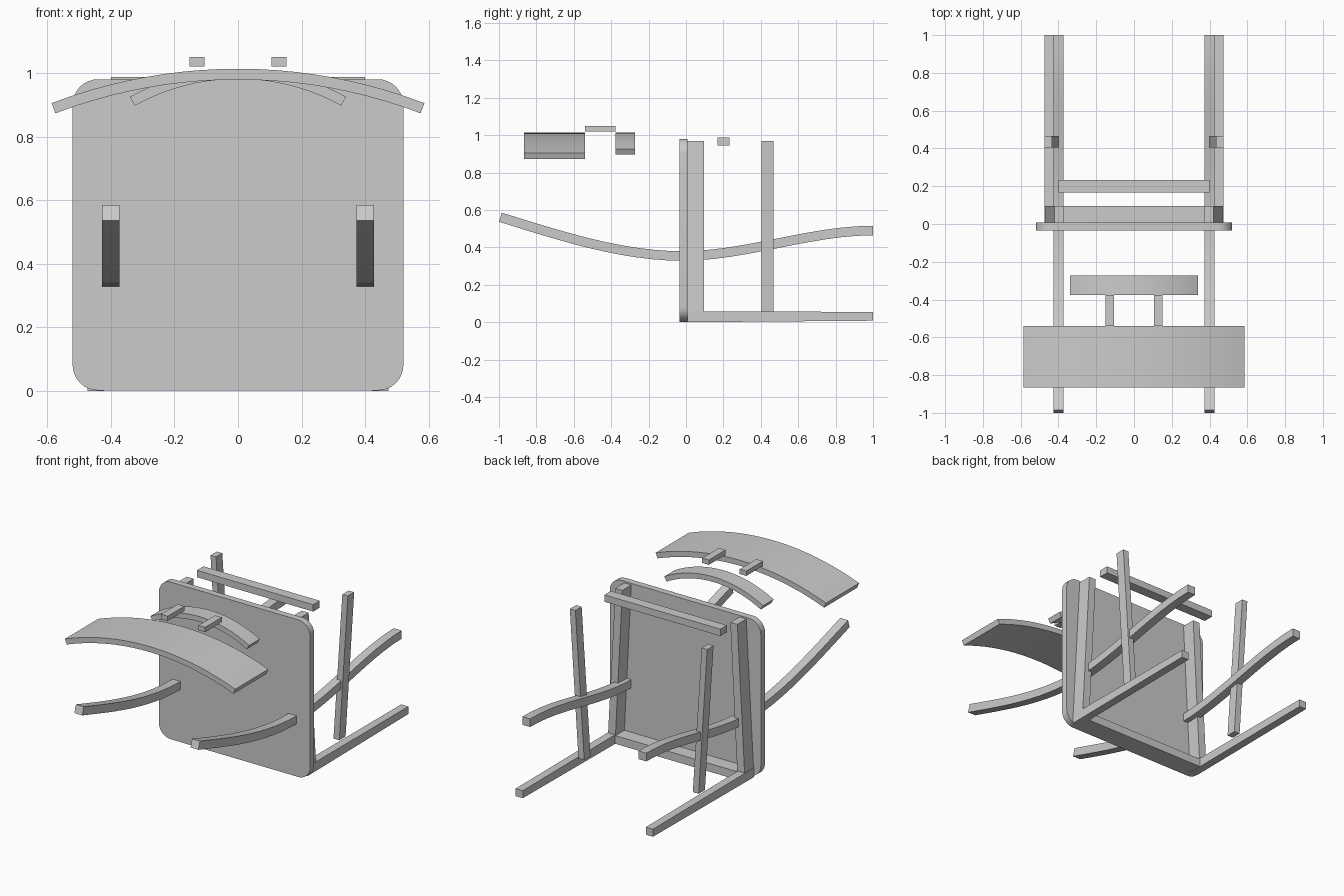
import bpy, bmesh, math

if "Cube" in bpy.data.objects:
    bpy.data.objects.remove(bpy.data.objects["Cube"])


def finish(name, bm, mirror=False, smooth=False):
    bmesh.ops.recalc_face_normals(bm, faces=bm.faces)
    me = bpy.data.meshes.new(name)
    bm.to_mesh(me)
    bm.free()
    ob = bpy.data.objects.new(name, me)
    bpy.context.collection.objects.link(ob)
    if mirror:
        ob.modifiers.new("mirror", 'MIRROR').use_axis[0] = True
    if smooth:
        bpy.ops.object.select_all(action='DESELECT')
        ob.select_set(True)
        bpy.context.view_layer.objects.active = ob
        bpy.ops.object.shade_smooth_by_angle(angle=math.radians(30))
    return ob


def loft(name, rings, **kw):
    """Join rings of equal vertex count and cap both ends."""
    bm = bmesh.new()
    vs = [[bm.verts.new(p) for p in r] for r in rings]
    n = len(vs[0])
    for a, b in zip(vs, vs[1:]):
        for i in range(n):
            bm.faces.new((a[i], a[(i + 1) % n], b[(i + 1) % n], b[i]))
    bm.faces.new(vs[0])
    bm.faces.new(vs[-1])
    return finish(name, bm, **kw)


def rect_z(x0, x1, y0, y1, z):
    return [(x0, y0, z), (x1, y0, z), (x1, y1, z), (x0, y1, z)]


def beam(name, low, high, **kw):
    """Upright bar between two horizontal rectangles (x0, x1, y0, y1, z)."""
    return loft(name, [rect_z(*low), rect_z(*high)], **kw)


def box(name, x0, x1, y0, y1, z0, z1, **kw):
    return beam(name, (x0, x1, y0, y1, z0), (x0, x1, y0, y1, z1), **kw)


# seat panel: rounded rectangle standing in the xz plane
R = 0.08
outline = []
for cx, cz, start in ((0.44, 0.90, 0), (-0.44, 0.90, 90),
                      (-0.44, 0.082, 180), (0.44, 0.082, 270)):
    for i in range(9):
        a = math.radians(start + 90 * i / 8)
        outline.append((cx + R * math.cos(a), cz + R * math.sin(a)))
loft("seat", [[(x, y, z) for x, z in outline] for y in (-0.034, 0.007)], smooth=True)

# frame under the seat
beam("seat_side_rail", (0.422, 0.473, 0.007, 0.095, 0.002),
     (0.372, 0.42, 0.007, 0.095, 0.97), mirror=True)
box("seat_front_rail", -0.43, 0.43, 0.007, 0.095, 0.002, 0.053)

# straight front legs, slightly tapered
loft("front_leg", [[(x0, y, z0), (x1, y, z0), (x1, y, z1), (x0, y, z1)]
                   for x0, x1, y, z0, z1 in ((0.422, 0.473, 0.007, 0.0, 0.058),
                                             (0.424, 0.473, 1.0, 0.008, 0.055))],
     mirror=True)

# stretchers between the legs
beam("side_stretcher", (0.374, 0.414, 0.405, 0.467, 0.056),
     (0.435, 0.473, 0.405, 0.467, 0.97), mirror=True)
box("rear_stretcher", -0.40, 0.40, 0.168, 0.232, 0.944, 0.987)


# curved back legs that run on into the back posts
def hermite(p, q, m0, m1, n):
    h = q[0] - p[0]
    for i in range(n + 1):
        t = i / n
        z = ((2*t**3 - 3*t**2 + 1) * p[1] + (t**3 - 2*t**2 + t) * h * m0
             + (3*t**2 - 2*t**3) * q[1] + (t**3 - t**2) * h * m1)
        yield p[0] + h * t, z


path = list(hermite((-0.992, 0.561), (-0.02, 0.354), -0.31, 0.0, 12))
path += list(hermite((-0.02, 0.354), (1.0, 0.49), 0.0, 0.0, 12))[1:]
rings = []
for i, (y, z) in enumerate(path):
    a, b = path[max(i - 1, 0)], path[min(i + 1, len(path) - 1)]
    ang = math.atan2(b[1] - a[1], b[0] - a[0]) if i < len(path) - 1 else 0
    dy, dz = -math.sin(ang) * 0.0255, math.cos(ang) * 0.0255
    rings.append([(0.373, y - dy, z - dz), (0.427, y - dy, z - dz),
                  (0.427, y + dy, z + dz), (0.373, y + dy, z + dz)])
loft("back_leg_post", rings, mirror=True, smooth=True)


# bowed back boards: arc in the xz plane, constant along y
def bowed_board(name, half, sag, mid, thick, y0, y1, n=20):
    r = (half**2 + sag**2) / (2 * sag)
    end = math.asin(half / r)
    rings = []
    for i in range(n + 1):
        a = end * (2 * i / n - 1)
        pts = [(q * math.sin(a), mid - r + q * math.cos(a))
               for q in (r - thick / 2, r + thick / 2)]
        (xi, zi), (xo, zo) = pts
        rings.append([(xi, y0, zi), (xi, y1, zi), (xo, y1, zo), (xo, y0, zo)])
    loft(name, rings, smooth=True)


bowed_board("top_backrest", 0.58, 0.107, 0.996, 0.034, -0.865, -0.539)
bowed_board("lower_back_rail", 0.332, 0.086, 0.997, 0.032, -0.376, -0.272)

# short spindles joining the two boards
box("back_spindle", 0.106, 0.152, -0.54, -0.376, 1.02, 1.05, mirror=True)
